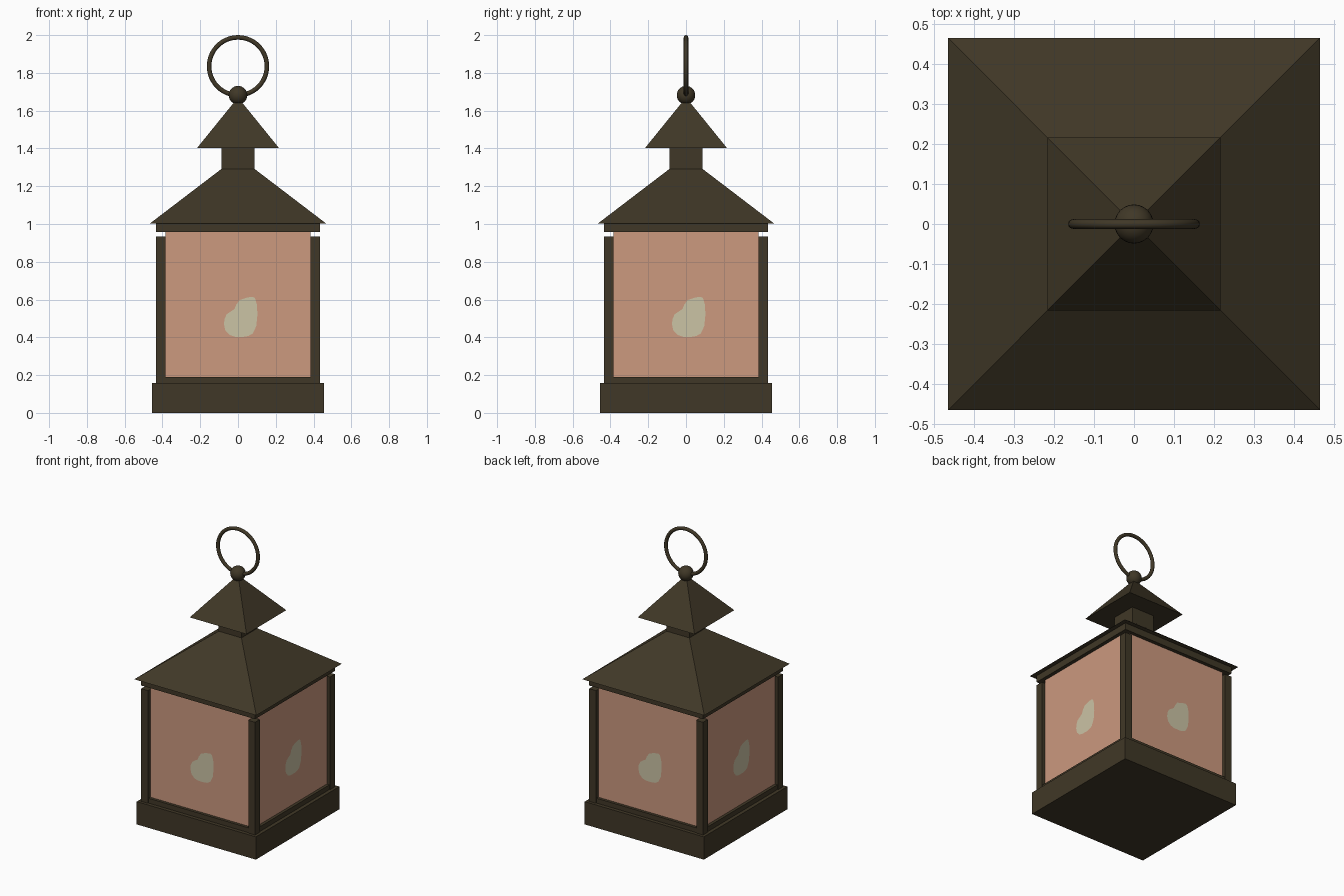
import bpy, bmesh, math
from mathutils import Matrix, Vector

if "Cube" in bpy.data.objects:
    bpy.data.objects.remove(bpy.data.objects["Cube"])


def material(name, rgb):
    m = bpy.data.materials.new(name)
    m.diffuse_color = (*rgb, 1.0)
    m.use_nodes = True
    m.node_tree.nodes["Principled BSDF"].inputs["Base Color"].default_value = m.diffuse_color
    return m


METAL = material("dark bronze", (0.051, 0.039, 0.020))
GLASS = material("peach glass", (0.604, 0.319, 0.212))
FLAME = material("pale flame", (0.597, 0.546, 0.376))


def mesh_object(name, verts, faces, mat):
    me = bpy.data.meshes.new(name)
    me.from_pydata(verts, [], faces)
    me.materials.append(mat)
    ob = bpy.data.objects.new(name, me)
    bpy.context.collection.objects.link(ob)
    return ob


def tier(name, low, high, z0, z1, centre=(0, 0)):
    """Square block, half width low at z0 and high at z1 (0 gives a point)."""
    corners = [(-1, -1), (1, -1), (1, 1), (-1, 1)]
    cx, cy = centre
    verts = [(cx + x * low, cy + y * low, z0) for x, y in corners]
    if high:
        verts += [(cx + x * high, cy + y * high, z1) for x, y in corners]
        sides = [(i, (i + 1) % 4, (i + 1) % 4 + 4, i + 4) for i in range(4)]
        sides.append((4, 5, 6, 7))
    else:
        verts.append((cx, cy, z1))
        sides = [(i, (i + 1) % 4, 4) for i in range(4)]
    return mesh_object(name, verts, [(3, 2, 1, 0)] + sides, METAL)


# Base, sill, top rail, roofs and neck
tier("base", 0.455, 0.455, 0, 0.157)
tier("sill", 0.43, 0.43, 0.157, 0.19)
tier("top_rail", 0.435, 0.435, 0.957, 1.005)
tier("main_roof", 0.466, 0.087, 1.003, 1.292)
tier("neck", 0.087, 0.087, 1.29, 1.402)
tier("cap_roof", 0.217, 0, 1.402, 1.67)

# Corner posts
for sx in (-1, 1):
    for sy in (-1, 1):
        tier("corner_post", 0.026, 0.026, 0.157, 0.935, (sx * 0.409, sy * 0.409))

# Window panes with a flame shape on each side
PANE = [(-0.383, 0.19), (0.383, 0.19), (0.383, 0.957), (-0.383, 0.957)]
BLOB = [(-0.074, 0.467), (-0.072, 0.495), (-0.06, 0.522), (-0.018, 0.55),
        (-0.01, 0.572), (0.008, 0.597), (0.045, 0.61), (0.075, 0.615),
        (0.09, 0.608), (0.1, 0.573), (0.103, 0.52), (0.097, 0.46),
        (0.078, 0.42), (0.055, 0.407), (0.03, 0.403), (-0.016, 0.403),
        (-0.045, 0.413), (-0.067, 0.437)]


def wall_panel(name, outline, depth, turn, mat):
    rot = Matrix.Rotation(turn, 3, 'Z')
    verts = [rot @ Vector((x, -depth, z)) for x, z in outline]
    if name == "flame":
        verts.reverse()
    return mesh_object(name, verts, [tuple(range(len(verts)))], mat)


for k in range(4):
    wall_panel("window_pane", PANE, 0.410, k * math.pi / 2, GLASS)
    wall_panel("flame", BLOB, 0.413, k * math.pi / 2, FLAME)

# Finial ball and carrying ring
bpy.ops.mesh.primitive_uv_sphere_add(segments=24, ring_count=14, radius=0.049,
                                     location=(0, 0, 1.682))
ball = bpy.context.object
ball.name = "finial_ball"
bpy.ops.object.shade_smooth()
ball.data.materials.append(METAL)

bpy.ops.mesh.primitive_torus_add(major_segments=48, minor_segments=12,
                                 major_radius=0.153, minor_radius=0.012,
                                 location=(0, 0, 1.835),
                                 rotation=(math.pi / 2, 0, 0))
ring = bpy.context.object
ring.name = "carrying_ring"
bpy.ops.object.shade_smooth()
ring.data.materials.append(METAL)

# Make every face point outwards (flames run clockwise in the outline)
for ob in bpy.context.collection.objects:
    if ob.name.startswith(("window_pane", "flame")):
        bm = bmesh.new()
        bm.from_mesh(ob.data)
        for f in bm.faces:
            f.normal_update()
            c = f.calc_center_median()
            if f.normal.dot(Vector((c.x, c.y, 0))) < 0:
                f.normal_flip()
        bm.to_mesh(ob.data)
        bm.free()
